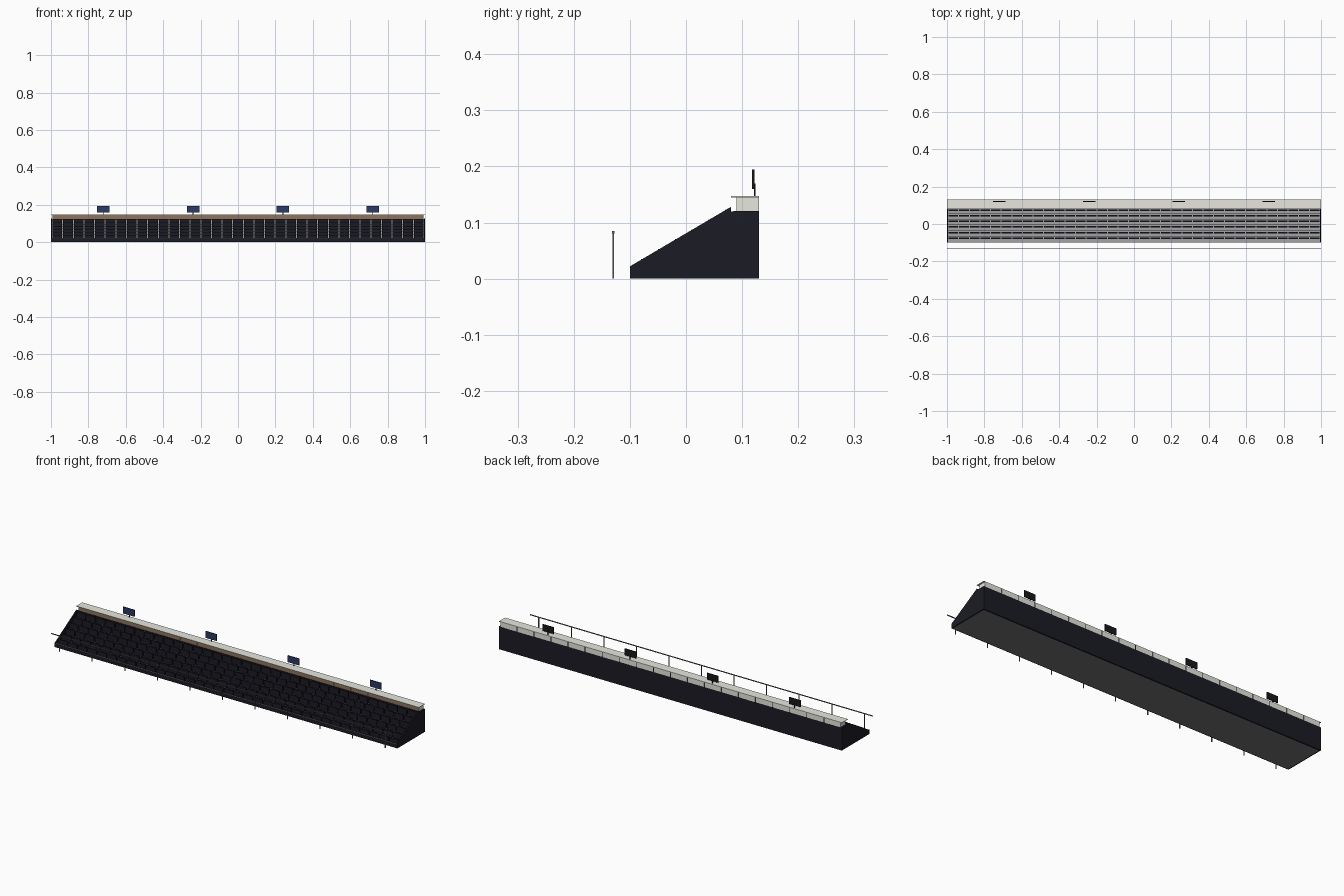
import bpy, bmesh

if "Cube" in bpy.data.objects:
    bpy.data.objects.remove(bpy.data.objects["Cube"])


def material(name, rgb):
    m = bpy.data.materials.new(name)
    m.diffuse_color = (*rgb, 1.0)
    m.use_nodes = True
    m.node_tree.nodes["Principled BSDF"].inputs["Base Color"].default_value = m.diffuse_color
    return m


DARK = material("dark_navy", (0.011, 0.011, 0.018))
GREY = material("concrete_grey", (0.37, 0.37, 0.38))
PALE = material("pale_panel", (0.80, 0.80, 0.74))
TAN = material("tan_front", (0.27, 0.175, 0.11))
STEEL = material("steel_grey", (0.17, 0.17, 0.18))
BASE = material("base_grey", (0.17, 0.17, 0.17))
BLUE = material("screen_blue", (0.025, 0.042, 0.13))
BLACK = material("screen_casing", (0.009, 0.009, 0.012))


def finish(name, bm, mats, rule=None):
    bmesh.ops.recalc_face_normals(bm, faces=bm.faces)
    if rule:
        for f in bm.faces:
            f.material_index = rule(f.normal)
    me = bpy.data.meshes.new(name)
    bm.to_mesh(me)
    bm.free()
    for m in mats:
        me.materials.append(m)
    ob = bpy.data.objects.new(name, me)
    bpy.context.collection.objects.link(ob)
    return ob


def add_box(bm, x0, x1, y0, y1, z0, z1):
    vs = bmesh.ops.create_cube(bm, size=1)["verts"]
    for v in vs:
        v.co = (x1 if v.co.x > 0 else x0,
                y1 if v.co.y > 0 else y0,
                z1 if v.co.z > 0 else z0)


def boxes(name, items, mats, rule=None):
    bm = bmesh.new()
    for b in items:
        add_box(bm, *b)
    return finish(name, bm, mats, rule)


def front_second(n):
    return 1 if n.y < -0.5 else 0


def extrude_profile(name, profile, x0, x1, mat):
    bm = bmesh.new()
    face = bm.faces.new([bm.verts.new((x0, y, z)) for y, z in profile])
    out = bmesh.ops.extrude_face_region(bm, geom=[face])["geom"]
    for v in out:
        if isinstance(v, bmesh.types.BMVert):
            v.co.x = x1
    return finish(name, bm, [mat])


# Sloping end walls
side = [(-0.10, 0.0), (0.13, 0.0), (0.13, 0.12), (0.08, 0.12),
        (0.08, 0.128), (-0.10, 0.022)]
extrude_profile("left_end_wall", side, -1.0, -0.994, DARK)
extrude_profile("right_end_wall", side, 0.994, 1.0, DARK)

# Front and back walls, underside
boxes("front_wall", [(-0.994, 0.994, -0.10, -0.096, 0, 0.020)], [DARK])
boxes("front_wall_cap", [(-0.994, 0.994, -0.10, -0.096, 0.020, 0.022)], [GREY])
boxes("back_wall", [(-0.994, 0.994, 0.122, 0.13, 0, 0.12)], [DARK])
boxes("base_plate", [(-0.994, 0.994, -0.096, 0.122, 0, 0.002)], [BASE])

# Stepped terrace
ROWS, DEPTH, RISE, FIRST = 6, 0.03, 0.0177, 0.005
step = [(-0.096, 0.002)]
for i in range(ROWS):
    z = FIRST + RISE * i
    step += [(-0.096 + DEPTH * i, z), (-0.096 + DEPTH * (i + 1), z)]
step += [(0.084, 0.119), (0.122, 0.119), (0.122, 0.002)]
extrude_profile("terrace", step, -0.994, 0.994, GREY)

# Seat rows, split by narrow gaps
SEATS = 35
pitch = 1.988 / SEATS
seats = []
for i in range(ROWS):
    y = -0.080 + DEPTH * i
    z = FIRST + RISE * i
    for k in range(SEATS):
        x = -0.994 + pitch * k
        seats.append((x + 0.0025, x + pitch - 0.0025, y, y + 0.008, z, z + 0.030))
boxes("seat_rows", seats, [DARK])

# Row of upper cabins with tan fronts, recessed partitions and a shared roof
CABINS = 20
pitch = 1.99 / CABINS
cabins = []
for k in range(CABINS):
    x = -0.995 + pitch * k
    cabins.append((x + 0.0025, x + pitch - 0.0025, 0.09, 0.13, 0.12, 0.145))
boxes("upper_cabins", cabins, [PALE, TAN], front_second)
partitions = [(-0.995 + pitch * k - 0.003, -0.995 + pitch * k + 0.003,
               0.091, 0.128, 0.12, 0.145) for k in range(1, CABINS)]
boxes("cabin_partitions", partitions, [DARK, TAN], front_second)
boxes("cabin_roof", [(-1, 1, 0.08, 0.13, 0.145, 0.1475)], [PALE])
boxes("cabin_floor", [(-1, 1, 0.085, 0.13, 0.1185, 0.1205)], [DARK])

# Screens on short posts
for n in range(4):
    x = -0.72 + 0.48 * n
    boxes(f"screen_{n + 1}", [(x - 0.033, x + 0.033, 0.118, 0.122, 0.160, 0.195)],
          [BLACK, BLUE], front_second)
    boxes(f"screen_post_{n + 1}", [(x - 0.002, x + 0.002, 0.121, 0.124, 0.147, 0.17)],
          [BLACK])

# Front railing
boxes("railing_posts", [(x - 0.002, x + 0.002, -0.131, -0.128, 0, 0.083)
                        for x in (-0.95 + 0.19 * i for i in range(11))], [STEEL])
boxes("railing_top", [(-1, 1, -0.1315, -0.1275, 0.081, 0.085)], [STEEL])
